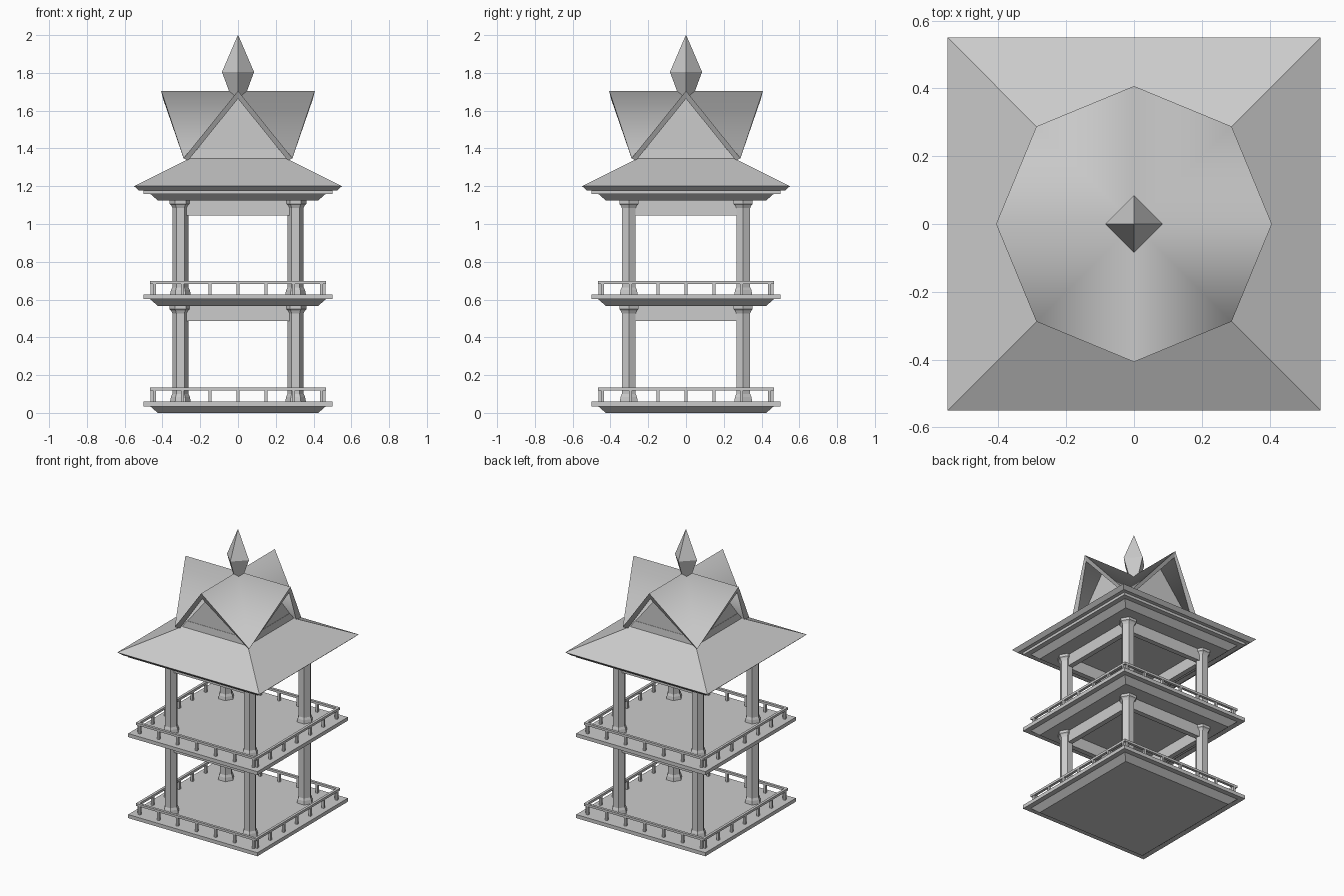
import bpy, bmesh, math
from mathutils import Vector

if "Cube" in bpy.data.objects:
    bpy.data.objects.remove(bpy.data.objects["Cube"])


def make(name, verts, faces):
    bm = bmesh.new()
    vs = [bm.verts.new(v) for v in verts]
    for f in faces:
        bm.faces.new([vs[i] for i in f])
    bmesh.ops.recalc_face_normals(bm, faces=bm.faces)
    me = bpy.data.meshes.new(name)
    bm.to_mesh(me)
    bm.free()
    ob = bpy.data.objects.new(name, me)
    bpy.context.collection.objects.link(ob)
    return ob


def stack(name, profile, n, turn=0.0, loc=(0, 0)):
    """Closed n-sided solid from (radius, z) rings."""
    verts = [(loc[0] + r * math.cos(turn + math.tau * i / n),
              loc[1] + r * math.sin(turn + math.tau * i / n), z)
             for r, z in profile for i in range(n)]
    faces = [(k * n + i, k * n + (i + 1) % n, (k + 1) * n + (i + 1) % n, (k + 1) * n + i)
             for k in range(len(profile) - 1) for i in range(n)]
    faces += [tuple(range(n)), tuple(range((len(profile) - 1) * n, len(profile) * n))]
    return make(name, verts, faces)


def square(name, profile):
    return stack(name, [(h * math.sqrt(2), z) for h, z in profile], 4, math.pi / 4)


def boxes(name, items):
    """One mesh of boxes given as (centre, size)."""
    verts, faces = [], []
    quads = [(0, 1, 3, 2), (4, 6, 7, 5), (0, 4, 5, 1), (2, 3, 7, 6), (0, 2, 6, 4), (1, 5, 7, 3)]
    for c, s in items:
        b = len(verts)
        verts += [tuple(c[k] + s[k] * d[k] / 2 for k in range(3))
                  for d in [(x, y, z) for x in (-1, 1) for y in (-1, 1) for z in (-1, 1)]]
        faces += [tuple(b + i for i in q) for q in quads]
    return make(name, verts, faces)


def on_side(side, along, out, z, s):
    """Centre and size of a box placed on one of four sides; s = (along, out, z)."""
    sign = -1 if side < 2 else 1
    if side % 2:
        return (sign * out, along, z), (s[1], s[0], s[2])
    return (along, sign * out, z), s


# floor slabs and the ceiling slab
for name, z in (("base_floor", 0.0), ("upper_floor", 0.567), ("ceiling_slab", 1.125)):
    square(name, [(0.425, z), (0.465, z + 0.035), (0.50, z + 0.035), (0.50, z + 0.06)])

for label, z0, z1 in (("lower", 0.06, 0.567), ("upper", 0.625, 1.125)):
    # six-sided columns with flared base and capital
    for i, (x, y) in enumerate([(-1, -1), (1, -1), (1, 1), (-1, 1)]):
        stack(f"{label}_column_{i + 1}",
              [(0.055, z0), (0.05, z0 + 0.025), (0.0425, z0 + 0.04),
               (0.0425, z1 - 0.04), (0.05, z1 - 0.025), (0.058, z1 - 0.018), (0.058, z1)],
              6, 0, (0.305 * x, 0.303 * y))
    # beams between the columns
    boxes(f"{label}_beams",
          [on_side(s, 0, 0.303, z1 - 0.039, (0.56, 0.035, 0.082)) for s in range(4)])
    # railing: top rails and posts
    parts = [on_side(s, 0, 0.456, z0 + 0.066, (0.93, 0.018, 0.016)) for s in range(4)]
    parts += [on_side(s, 0.147 * k, 0.456, z0 + 0.03, (0.016, 0.016, 0.064))
              for s in range(4) for k in range(-3, 4)]
    boxes(f"{label}_railing", parts)

# skirt roof
square("skirt_roof", [(0.525, 1.178), (0.55, 1.20), (0.255, 1.347)])

# low block under the gables
square("gable_base", [(0.255, 1.33), (0.25, 1.395)])


# crossed gable roof: centre, then alternating gable peaks and valley feet
def star(peak, peak_z, foot, foot_z):
    pts = [(0, 0, peak_z)]
    for k in range(8):
        a = math.tau * k / 8
        r, z = (foot * math.sqrt(2), foot_z) if k % 2 else (peak, peak_z)
        pts.append((r * math.cos(a), r * math.sin(a), z))
    return pts


verts = star(0.407, 1.705, 0.288, 1.348) + star(0.397, 1.663, 0.265, 1.335)
faces = []
for k in range(8):
    a, b = 1 + k, 1 + (k + 1) % 8
    faces += [(0, a, b), (9, b + 9, a + 9), (a, a + 9, b + 9, b)]
roof = make("gable_roof", verts, faces)
for p in roof.data.polygons:
    p.use_smooth = len(p.vertices) == 3
for e in roof.data.edges:
    v = [i % 9 for i in e.vertices]
    e.use_edge_sharp = 0 not in v

# recessed triangular gable walls
for name, axis in (("front_back_gable_wall", 0), ("side_gable_wall", 1)):
    tri = [(-0.22, 1.39), (0.22, 1.39), (0, 1.67)]
    vs = [(x, d, z) if axis == 0 else (d, x, z) for d in (-0.248, 0.248) for x, z in tri]
    make(name, vs, [(0, 1, 2), (3, 4, 5), (0, 1, 4, 3), (1, 2, 5, 4), (2, 0, 3, 5)])

# four-sided finial
stack("finial", [(0.035, 1.67), (0.085, 1.805), (0.001, 2.0)], 4)
